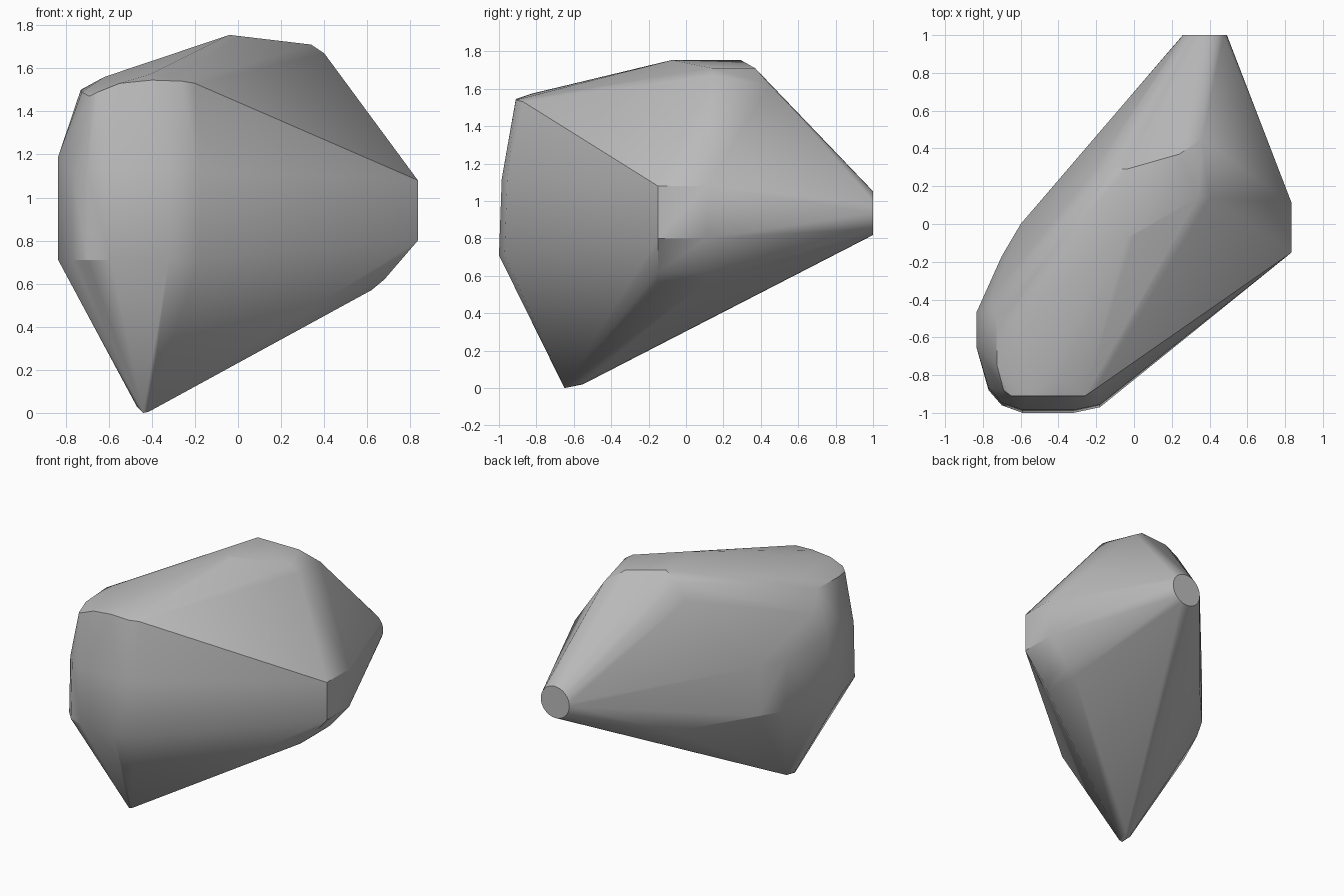
import bpy, bmesh
from math import cos, sin, tau, radians

if "Cube" in bpy.data.objects:
    bpy.data.objects.remove(bpy.data.objects["Cube"])


def level(plan, z):
    """Lift plan points to one height."""
    return [(x, y, z) for x, y in plan]


def ring(cx, cy, cz, r, steps=32):
    """Circle facing the back."""
    return [(cx + r * cos(tau * i / steps), cy, cz + r * sin(tau * i / steps))
            for i in range(steps)]


def make_material(name, grey):
    mat = bpy.data.materials.new(name)
    mat.use_nodes = True
    colour = (grey, grey, grey, 1)
    mat.diffuse_color = colour
    mat.node_tree.nodes["Principled BSDF"].inputs["Base Color"].default_value = colour
    return mat


def hull_object(name, points, mat):
    """Wrap the shell tightly round its outline points."""
    bm = bmesh.new()
    for p in points:
        bm.verts.new(p)
    out = bmesh.ops.convex_hull(bm, input=bm.verts)
    loose = set(out["geom_interior"]) | set(out["geom_unused"])
    bmesh.ops.delete(bm, geom=[v for v in loose if isinstance(v, bmesh.types.BMVert)],
                     context="VERTS")
    bmesh.ops.dissolve_limit(bm, angle_limit=radians(1), verts=bm.verts, edges=bm.edges)
    bmesh.ops.recalc_face_normals(bm, faces=bm.faces)
    mesh = bpy.data.meshes.new(name)
    bm.to_mesh(mesh)
    bm.free()
    mesh.materials.append(mat)
    obj = bpy.data.objects.new(name, mesh)
    bpy.context.collection.objects.link(obj)
    bpy.ops.object.select_all(action="DESELECT")
    obj.select_set(True)
    bpy.context.view_layer.objects.active = obj
    bpy.ops.object.shade_smooth_by_angle(angle=radians(30))
    return obj


# Upright wall of the rounded front body
left_wall = [(-.6, 0), (-.7, -.17), (-.8, -.39)]
left_end = [(-.835, -.47), (-.835, -.65)]
front_wall = [(-.77, -.88), (-.7, -.96), (-.59, -1), (-.32, -1), (-.18, -.97)]
points = level(left_wall + left_end + front_wall, .71)
points += level(left_wall, 1.08) + level(left_end, 1.19)
points += [(x, y * .985, 1.12) for x, y in front_wall]

# Roof rim, roof crown and rear shoulder
points += [(-.73, -.5, 1.5), (-.725, -.75, 1.49), (-.69, -.88, 1.47),
           (-.65, -.91, 1.49), (-.55, -.91, 1.53), (-.4, -.91, 1.545),
           (-.26, -.91, 1.54), (-.2, -.87, 1.53), (-.4, -.82, 1.575),
           (-.62, -.5, 1.56), (-.76, -.4, 1.36), (-.69, -.44, 1.5),
           (-.04, -.07, 1.755), (-.04, .29, 1.755), (0, -.06, 1.75),
           (-.13, .3, 1.69), (-.2, .3, 1.57)]

# Sloping peak behind the roof
points += [(.34, .14, 1.71), (.4, .14, 1.67), (.24, .37, 1.71), (.36, .45, 1.62)]

# Square side block with its chamfered underside
for y in (-.15, .11):
    points += [(x, y, z) for x, z in ((.835, 1.08), (.835, .8), (.68, .62), (.62, .57))]

# Round back end, rear keel corner and bottom tip
points += ring(.375, 1, .935, .117)
points += [(-.2, .45, .66), (-.44, -.65, 0), (-.415, -.65, .005),
           (-.47, -.6, .03), (-.4, -.56, .02), (-.44, -.55, .02)]

hull_object("faceted_shell", points, make_material("plain_grey", .5))
